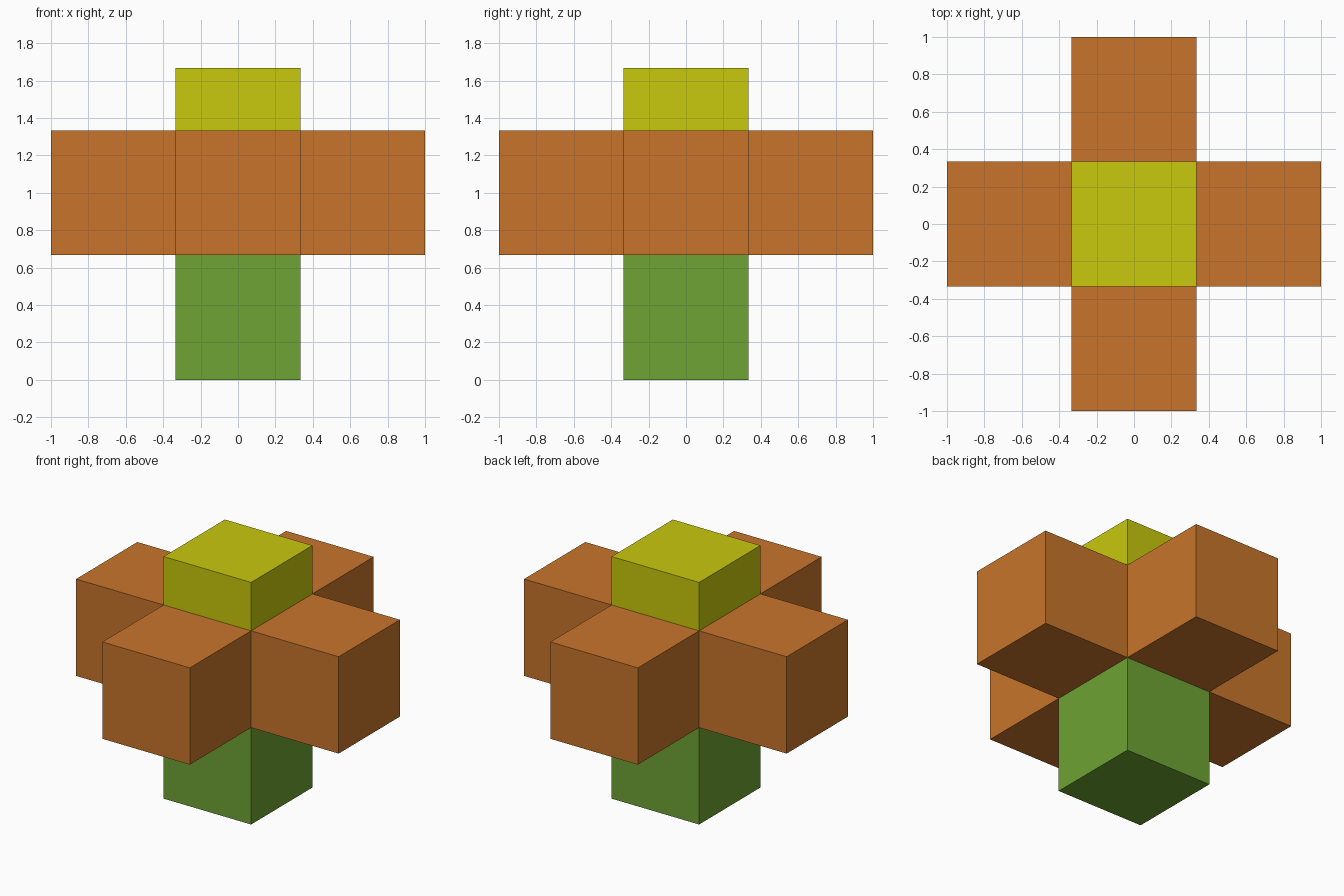
import bpy, bmesh

if "Cube" in bpy.data.objects:
    bpy.data.objects.remove(bpy.data.objects["Cube"])

H = 1 / 3  # half the width of one block


def material(name, rgb):
    m = bpy.data.materials.new(name)
    m.diffuse_color = (*rgb, 1)
    m.use_nodes = True
    m.node_tree.nodes["Principled BSDF"].inputs["Base Color"].default_value = m.diffuse_color
    return m


def prism(name, profile, z0, z1, mat):
    """Extrude a flat outline from z0 up to z1."""
    bm = bmesh.new()
    face = bm.faces.new([bm.verts.new((x, y, z0)) for x, y in profile])
    ext = bmesh.ops.extrude_face_region(bm, geom=[face], use_keep_orig=True)
    top = [v for v in ext["geom"] if isinstance(v, bmesh.types.BMVert)]
    bmesh.ops.translate(bm, verts=top, vec=(0, 0, z1 - z0))
    bmesh.ops.recalc_face_normals(bm, faces=bm.faces)
    mesh = bpy.data.meshes.new(name)
    bm.to_mesh(mesh)
    bm.free()
    mesh.materials.append(mat)
    obj = bpy.data.objects.new(name, mesh)
    bpy.context.collection.objects.link(obj)
    return obj


orange = material("orange", (0.578, 0.178, 0.024))
yellow = material("yellow", (0.578, 0.578, 0.004))
green = material("green", (0.156, 0.366, 0.033))

square = [(-H, -H), (H, -H), (H, H), (-H, H)]

# Plus-shaped outline: one arm turned through four quarter turns
plus, arm = [], [(H, -H), (1, -H), (1, H)]
for _ in range(4):
    plus += arm
    arm = [(-y, x) for x, y in arm]

prism("bottom_block", square, 0, 2 * H, green)
prism("cross_arms", plus, 2 * H, 4 * H, orange)
prism("top_slab", square, 4 * H, 5 * H, yellow)
